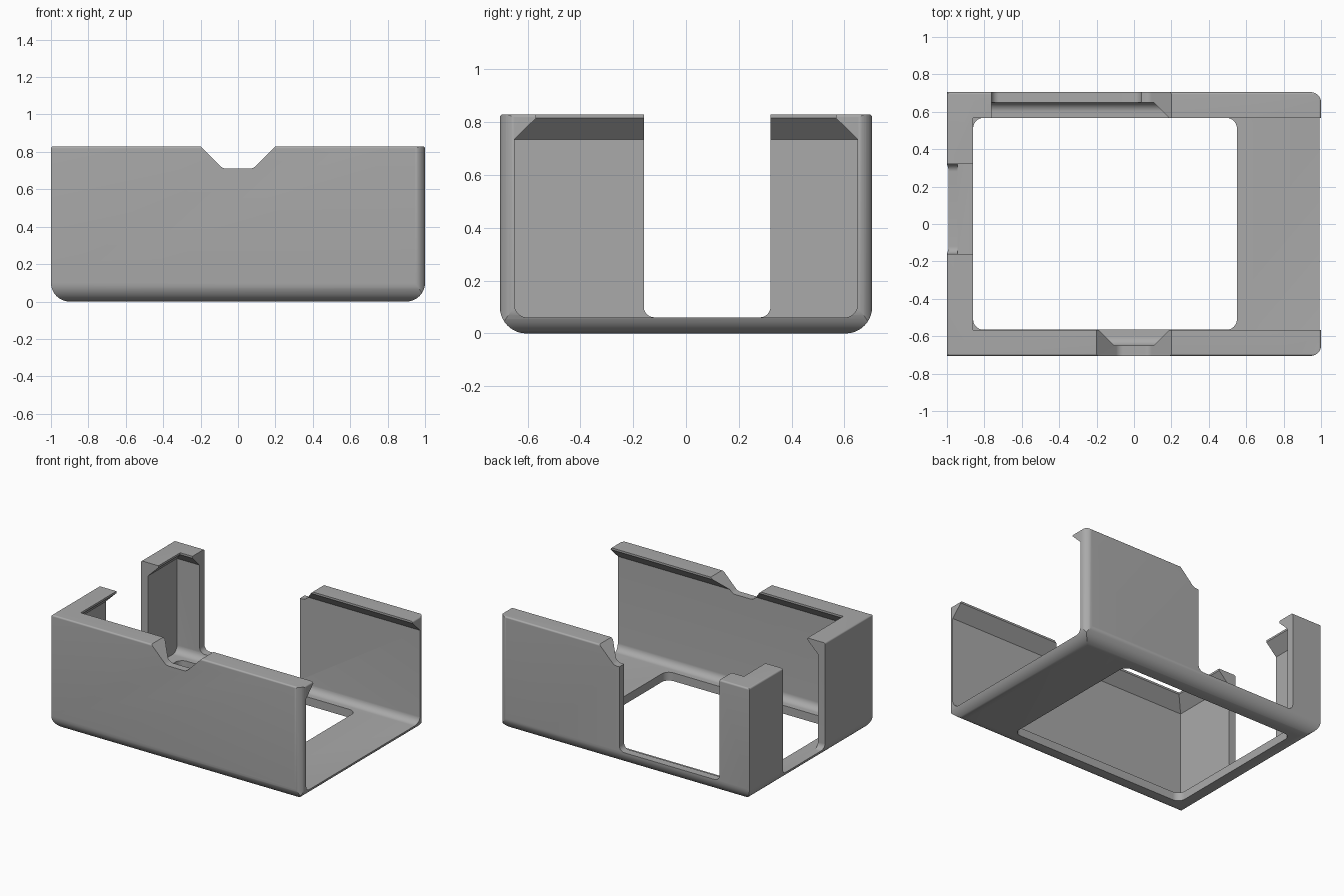
import bpy, bmesh, math
from mathutils import Vector

cube = bpy.data.objects.get("Cube")
if cube:
    bpy.data.objects.remove(cube, do_unlink=True)

PLACE = {"x": lambda u, v, w: (w, u, v),
         "y": lambda u, v, w: (u, w, v),
         "z": lambda u, v, w: (u, v, w)}


def rounded(points, steps=10):
    """Outline from (u, v, radius) corners, each radius turned into an arc."""
    out = []
    for i, (u, v, r) in enumerate(points):
        p = Vector((u, v))
        if r == 0:
            out.append(p)
            continue
        a = (Vector(points[i - 1][:2]) - p).normalized()
        b = (Vector(points[(i + 1) % len(points)][:2]) - p).normalized()
        half = a.angle(b) / 2
        centre = p + (a + b).normalized() * (r / math.sin(half))
        start = p + a * (r / math.tan(half)) - centre
        end = p + b * (r / math.tan(half)) - centre
        sweep = math.pi - 2 * half
        for k in range(steps + 1):
            t = k / steps
            out.append(centre + (start * math.sin((1 - t) * sweep)
                                 + end * math.sin(t * sweep)) / math.sin(sweep))
    return out


def prism(name, axis, points, low, high):
    """Extrude a rounded outline along an axis."""
    bm = bmesh.new()
    face = bm.faces.new([bm.verts.new(PLACE[axis](p.x, p.y, low)) for p in rounded(points)])
    ext = bmesh.ops.extrude_face_region(bm, geom=[face])
    move = Vector(PLACE[axis](0, 0, high - low))
    bmesh.ops.translate(bm, vec=move, verts=[g for g in ext["geom"] if isinstance(g, bmesh.types.BMVert)])
    bmesh.ops.recalc_face_normals(bm, faces=bm.faces)
    mesh = bpy.data.meshes.new(name)
    bm.to_mesh(mesh)
    bm.free()
    obj = bpy.data.objects.new(name, mesh)
    bpy.context.collection.objects.link(obj)
    return obj


def combine(target, tool, operation):
    """Apply a boolean and discard the tool."""
    tool.hide_render = True
    mod = target.modifiers.new(operation, "BOOLEAN")
    mod.operation, mod.object, mod.solver = operation, tool, "EXACT"
    bpy.context.view_layer.update()
    graph = bpy.context.evaluated_depsgraph_get()
    mesh = bpy.data.meshes.new_from_object(target.evaluated_get(graph))
    target.modifiers.clear()
    target.data = mesh
    bpy.data.objects.remove(tool, do_unlink=True)


def box(u0, v0, u1, v1, low=0, high=0):
    """Rectangle corners with one radius for the low v side, one for the high."""
    return [(u0, v0, low), (u1, v0, low), (u1, v1, high), (u0, v1, high)]


W, D, H = 1.0, 0.705, 0.83      # half width, half depth, height
OUT, EDGE = 0.1, 0.012          # outer bottom radius, softened top edge
FLOOR, FILLET = 0.06, 0.05
IN_Y, IN_X = 0.65, -0.943       # inner wall faces
LIP_Y, LIP_X = 0.568, -0.86     # lip edges
LIP_LOW, LIP_HIGH = 0.735, 0.816

# Outer block: rounded bottom, rounded vertical edges at the open end
shell = prism("open_case", "y", box(-W, 0, W, H, OUT, EDGE), -D - 0.1, D + 0.1)
combine(shell, prism("side_outline", "x", box(-D, 0, D, H, OUT, EDGE), -1.2, 1.2), "INTERSECT")
combine(shell, prism("plan_outline", "z",
                     [(-W, -D, 0), (W, -D, 0.055), (W, D, 0.055), (-W, D, 0)], -0.1, 1), "INTERSECT")

# Cavity with filleted floor and a lip sloping in at the top, open at one end
cavity = prism("cavity", "x", [
    (-IN_Y, FLOOR, FILLET), (IN_Y, FLOOR, FILLET), (IN_Y, LIP_LOW, 0), (LIP_Y, LIP_HIGH, 0),
    (LIP_Y, 1, 0), (-LIP_Y, 1, 0), (-LIP_Y, LIP_HIGH, 0), (-IN_Y, LIP_LOW, 0)], -1.3, 1.3)
combine(cavity, prism("cavity_end", "y", [
    (IN_X, FLOOR - 0.1, 0), (1.2, FLOOR - 0.1, 0), (1.2, 1.1, 0), (LIP_X, 1.1, 0),
    (LIP_X, LIP_HIGH, 0), (IN_X, LIP_LOW, 0)], -1, 1), "INTERSECT")
combine(shell, cavity, "DIFFERENCE")

# Window in the floor
combine(shell, prism("floor_window", "z", box(LIP_X, -0.565, 0.55, 0.567, 0.055, 0.055), -0.2, 0.3), "DIFFERENCE")
# Opening in the end wall
combine(shell, prism("end_opening", "x", box(-0.16, FLOOR + 0.001, 0.32, 1.2, 0.04), -1.2, -0.8), "DIFFERENCE")
# Opening in the back wall
combine(shell, prism("back_opening", "y", box(-0.762, 0.1, 0.04, 1.2, 0.04), 0.54, 0.9), "DIFFERENCE")
# Sloped finger notch through front and back walls
combine(shell, prism("finger_notch", "y", [
    (-0.08, 0.71, 0.05), (0.08, 0.71, 0.05), (0.3, 0.93, 0), (-0.3, 0.93, 0)], -1, 1), "DIFFERENCE")

# Single grey plastic
grey = bpy.data.materials.new("mid_grey")
grey.use_nodes = True
colour = (0.4, 0.4, 0.4, 1)
grey.diffuse_color = colour
grey.node_tree.nodes["Principled BSDF"].inputs["Base Color"].default_value = colour
shell.data.materials.clear()
shell.data.materials.append(grey)
for poly in shell.data.polygons:
    poly.material_index = 0

# Smooth the rounded edges, keep the rest crisp
bpy.ops.object.select_all(action="DESELECT")
shell.select_set(True)
bpy.context.view_layer.objects.active = shell
bpy.ops.object.shade_smooth_by_angle(angle=math.radians(25))
